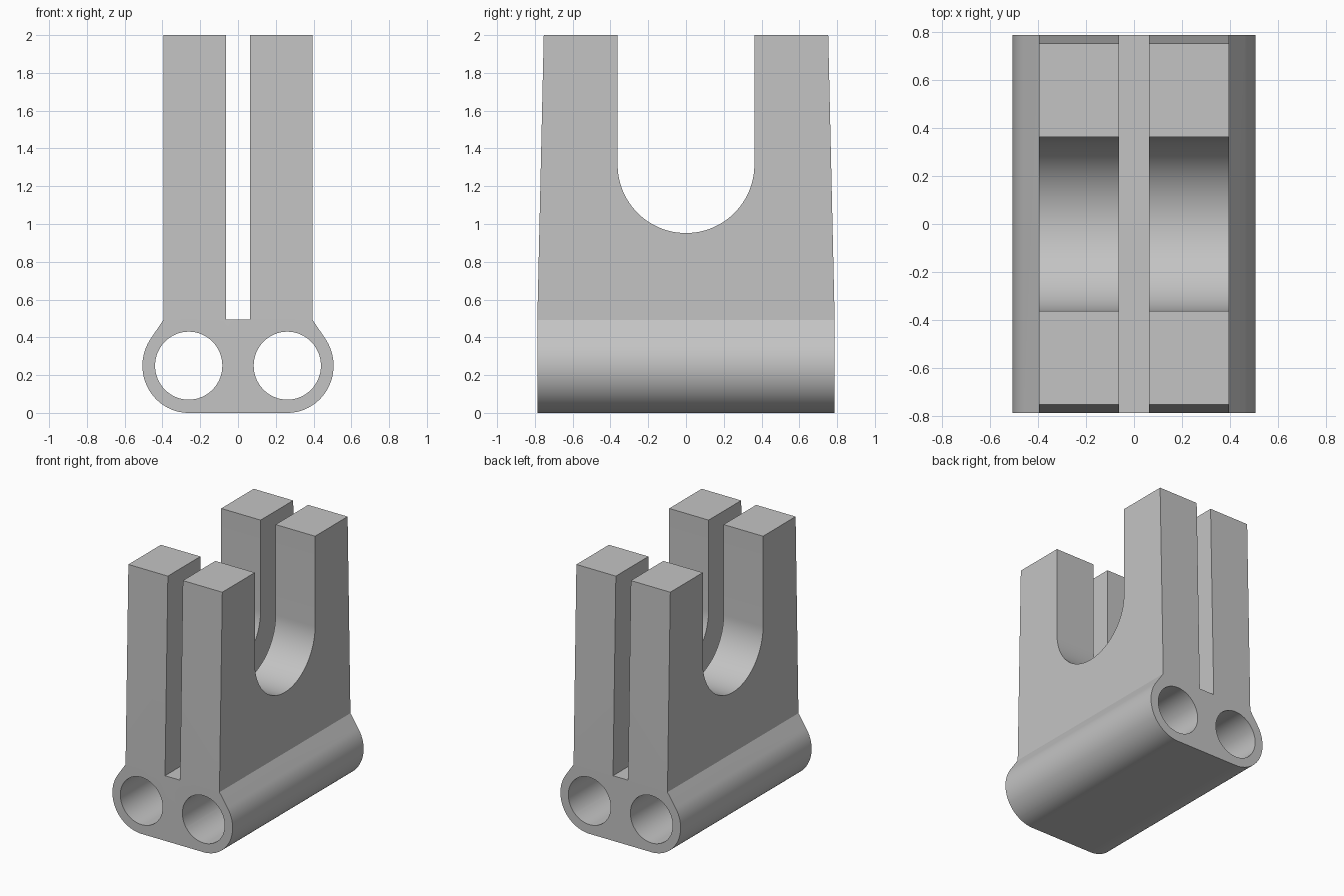
import bpy
import bmesh
from math import cos, sin, radians
from mathutils import Vector

cube = bpy.data.objects.get("Cube")
if cube:
    bpy.data.objects.remove(cube)

grey = bpy.data.materials.new("plain grey")
grey.use_nodes = True
colour = (0.55, 0.55, 0.55, 1)
grey.diffuse_color = colour
grey.node_tree.nodes["Principled BSDF"].inputs["Base Color"].default_value = colour


def arc(cx, cz, rx, rz, start, end, steps):
    angles = [radians(start + (end - start) * i / steps) for i in range(steps + 1)]
    return [(cx + rx * cos(a), cz + rz * sin(a)) for a in angles]


def prism(name, profile, axis, half):
    """Extrude a closed (horizontal, z) profile along x or y, centred."""
    def place(h, z, d):
        return Vector((h, d, z)) if axis == "y" else Vector((d, h, z))
    bm = bmesh.new()
    face = bm.faces.new([bm.verts.new(place(h, z, -half)) for h, z in profile])
    ring = bmesh.ops.extrude_face_region(bm, geom=[face])["geom"]
    bmesh.ops.translate(bm, vec=place(0, 0, 2 * half),
                        verts=[v for v in ring if isinstance(v, bmesh.types.BMVert)])
    bmesh.ops.recalc_face_normals(bm, faces=bm.faces)
    mesh = bpy.data.meshes.new(name)
    bm.to_mesh(mesh)
    bm.free()
    mesh.materials.append(grey)
    obj = bpy.data.objects.new(name, mesh)
    bpy.context.collection.objects.link(obj)
    return obj


def combine(body, tool, operation):
    mod = body.modifiers.new(operation.lower(), "BOOLEAN")
    mod.operation = operation
    mod.solver = "EXACT"
    mod.object = tool
    tool.hide_render = True
    bpy.context.view_layer.objects.active = body
    bpy.ops.object.modifier_apply(modifier=mod.name)
    bpy.data.objects.remove(tool)


def mirrored(half_profile):
    return half_profile + [(-h, z) for h, z in reversed(half_profile)]


# Front outline: rounded foot, sloped shoulders, two plates with a slot between
front = arc(0.261, 0.25, 0.245, 0.25, -90, 35, 32)
front += [(0.395, 0.492), (0.395, 2), (0.063, 2), (0.063, 0.495)]
body = prism("slotted_twin_bore_bracket", mirrored(front), "y", 0.787)

# Side outline: slightly tapered uprights around a round-bottomed notch
side = [(0.787, -0.1), (0.787, 0.495), (0.753, 2), (0.753, 2.1), (0.362, 2.1)]
side += arc(0, 1.314, 0.362, 0.362, 0, -90, 24)[:-1]
outline = side + [(0, 0.952)] + [(-h, z) for h, z in reversed(side)]
combine(body, prism("side_outline", outline, "x", 0.7), "INTERSECT")

# Two bores running front to back through the foot
for sign in (-1, 1):
    bore = arc(sign * 0.261, 0.25, 0.178, 0.18, 0, 360, 64)[:-1]
    combine(body, prism("bore_cutter", bore, "y", 1), "DIFFERENCE")

bpy.ops.object.select_all(action="DESELECT")
body.select_set(True)
bpy.context.view_layer.objects.active = body
bpy.ops.object.shade_smooth_by_angle(angle=radians(25))
